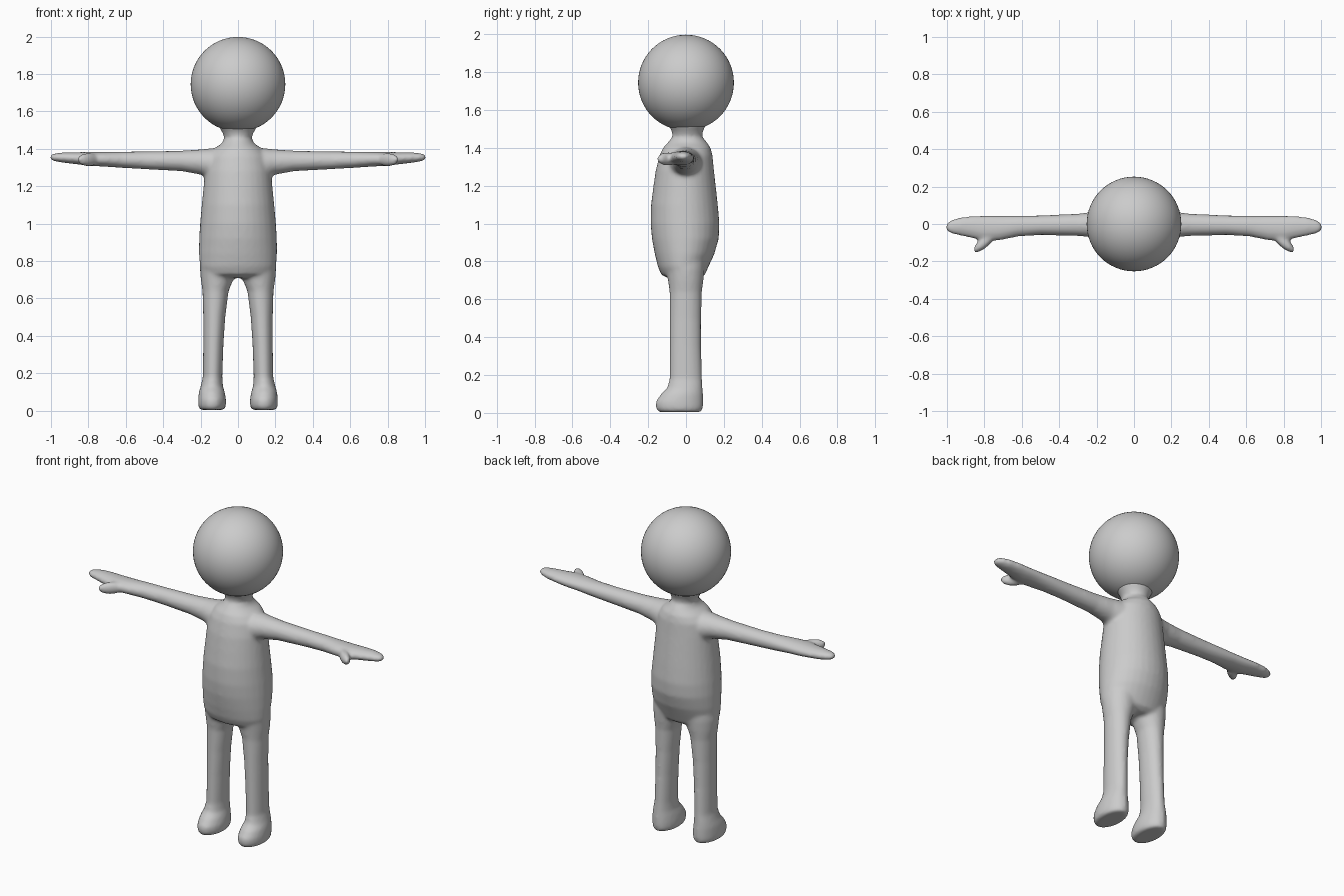
import bpy, bmesh, math
from mathutils import Matrix, Vector


def loft(bm, axis, sections, side=1, sides=32):
    """Closed tube of ellipses; each section is (position, a0, a1, b0, b1)."""
    rings = []
    for t, a0, a1, b0, b1 in sections:
        ring = []
        for i in range(sides):
            ang = 2 * math.pi * i / sides
            a = (a0 + a1) / 2 + (a1 - a0) / 2 * math.cos(ang)
            b = (b0 + b1) / 2 + (b1 - b0) / 2 * math.sin(ang)
            x, y, z = (a, b, t) if axis == 'z' else (t, a, b)
            ring.append(bm.verts.new((x * side, y, z)))
        rings.append(ring)
    for r, s in zip(rings, rings[1:]):
        for i in range(sides):
            j = (i + 1) % sides
            bm.faces.new((r[i], r[j], s[j], s[i]))
    bm.faces.new(rings[0])
    bm.faces.new(rings[-1])


# Torso: z, half width, front y, back y
torso = [(1.53, .11, -.10, .11), (1.49, .085, -.075, .09), (1.46, .072, -.07, .085),
         (1.43, .085, -.095, .11), (1.40, .13, -.122, .13), (1.36, .162, -.14, .14),
         (1.28, .177, -.16, .148), (1.20, .184, -.172, .157), (1.10, .194, -.185, .168),
         (1.00, .203, -.187, .177), (.92, .208, -.18, .173), (.84, .209, -.165, .15),
         (.77, .204, -.148, .118), (.73, .19, -.13, .10), (.71, .15, -.09, .07)]
# Leg and foot: z, inner x, outer x, front y, back y
leg = [(.86, .0, .195, -.10, .10), (.76, .006, .204, -.105, .098), (.70, .025, .199, -.095, .092),
       (.64, .05, .19, -.087, .084), (.50, .068, .186, -.086, .08), (.35, .078, .186, -.086, .08),
       (.18, .084, .188, -.087, .085), (.13, .08, .2, -.10, .088), (.10, .071, .209, -.132, .09),
       (.06, .064, .213, -.16, .091), (.025, .064, .213, -.16, .09), (.004, .075, .203, -.145, .08)]
# Arm and hand: x, front y, back y, bottom z, top z
arm = [(.06, -.09, .09, 1.22, 1.405), (.14, -.09, .085, 1.235, 1.403), (.20, -.074, .068, 1.262, 1.397),
       (.30, -.064, .055, 1.28, 1.390), (.50, -.059, .046, 1.291, 1.386),
       (.62, -.067, .045, 1.298, 1.385), (.72, -.088, .044, 1.305, 1.384),
       (.80, -.094, .044, 1.309, 1.383), (.86, -.077, .043, 1.317, 1.382),
       (.93, -.062, .036, 1.325, 1.381), (.98, -.05, .02, 1.333, 1.376),
       (1.004, -.033, .0, 1.342, 1.367)]

bm = bmesh.new()
loft(bm, 'z', [(z, -w, w, f, b) for z, w, f, b in torso])
for side in (1, -1):
    loft(bm, 'z', leg, side)
    loft(bm, 'x', arm, side)
    # Thumb
    bmesh.ops.create_uvsphere(
        bm, u_segments=20, v_segments=12, radius=1,
        matrix=Matrix.Translation(Vector((.8 * side, -.098, 1.342)))
        @ Matrix.Rotation(math.radians(-42 * side), 4, 'Z')
        @ Matrix.Diagonal((.077, .028, .036, 1)))
bmesh.ops.recalc_face_normals(bm, faces=bm.faces)
mesh = bpy.data.meshes.new("body")
bm.to_mesh(mesh)
bm.free()
body = bpy.data.objects.new("body", mesh)
bpy.context.collection.objects.link(body)

# Fuse the limbs and soften the joins
rm = body.modifiers.new("fuse", 'REMESH')
rm.mode = 'VOXEL'
rm.voxel_size = .01
rm.use_smooth_shade = True
sm = body.modifiers.new("soften", 'SMOOTH')
sm.factor = .5
sm.iterations = 8

# Head
bpy.ops.mesh.primitive_uv_sphere_add(segments=64, ring_count=32, radius=.253, location=(0, 0, 1.745))
bpy.context.object.name = "head"
bpy.ops.object.shade_smooth()
